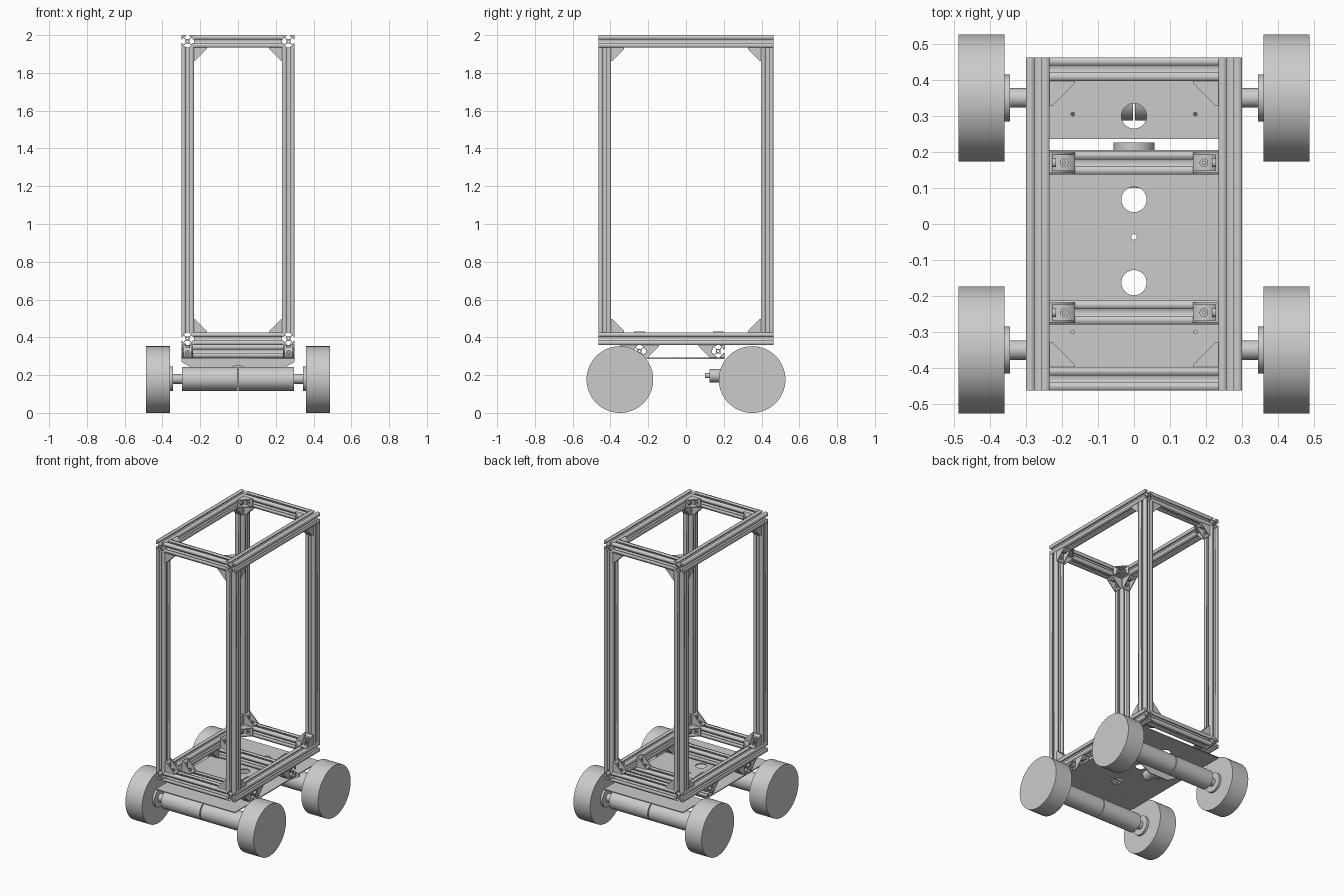
import bpy, math
from mathutils import Matrix, Vector

if "Cube" in bpy.data.objects:
    bpy.data.objects.remove(bpy.data.objects["Cube"])

X, Y, Z = Vector((1, 0, 0)), Vector((0, 1, 0)), Vector((0, 0, 1))
W, D = 0.3, 0.463            # half width and depth of the frame
S = 0.066                    # size of the slotted beams
Z0, Z1 = 0.36, 2.0           # bottom and top of the frame


def basis(u, v, pos):
    """Matrix with local x along u, local y along v, at pos."""
    m = Matrix((u, v, u.cross(v))).transposed().to_4x4()
    m.translation = pos
    return m


def prism_mesh(name, loops, depth):
    """Mesh from closed outlines (inner loops are holes), centred on local z."""
    c = bpy.data.curves.new(name, 'CURVE')
    c.dimensions = '2D'
    c.fill_mode = 'BOTH'
    c.extrude = depth / 2
    for pts in loops:
        s = c.splines.new('POLY')
        s.points.add(len(pts) - 1)
        for p, (x, y) in zip(s.points, pts):
            p.co = (x, y, 0, 1)
        s.use_cyclic_u = True
    ob = bpy.data.objects.new(name, c)
    bpy.context.collection.objects.link(ob)
    dg = bpy.context.evaluated_depsgraph_get()
    me = bpy.data.meshes.new_from_object(ob.evaluated_get(dg))
    bpy.data.objects.remove(ob)
    bpy.data.curves.remove(c)
    return me


def place(name, mesh, matrix):
    ob = bpy.data.objects.new(name, mesh)
    bpy.context.collection.objects.link(ob)
    ob.matrix_world = matrix
    return ob


def ring(r, n=32, cx=0, cy=0):
    return [(cx + r * math.cos(2 * math.pi * i / n), cy + r * math.sin(2 * math.pi * i / n))
            for i in range(n)]


def rect(x0, x1, y0, y1):
    return [(x0, y0), (x1, y0), (x1, y1), (x0, y1)]


def along(axis, pos):
    """Matrix whose local z runs along the axis."""
    return basis(*{'x': (Y, Z), 'y': (Z, X), 'z': (X, Y)}[axis], Vector(pos))


def cyl(name, axis, pos, r, length, n=48):
    return place(name, prism_mesh(name, [ring(r, n)], length), along(axis, pos))


# slotted beam cross-section: one side turned four times, plus a bore
h = S / 2
side = [(-h, h), (-.0095, h), (-.0095, h - .007), (-.018, h - .007), (-.018, .0205),
        (-.009, .0115), (.009, .0115), (.018, .0205), (.018, h - .007),
        (.0095, h - .007), (.0095, h)]
profile = []
for k in range(4):
    c, s = [(1, 0), (0, -1), (-1, 0), (0, 1)][k]
    profile += [(x * c - y * s, x * s + y * c) for x, y in side]


def beam(name, axis, pos, length):
    place(name, prism_mesh(name, [profile, ring(.006, 12)], length), along(axis, pos))


# tall frame
zb, zt = Z0 + h, Z1 - h
for sx in (-1, 1):
    for z in (zb, zt):
        beam('side_rail', 'y', (sx * (W - h), 0, z), 2 * D)
    for sy in (-1, 1):
        beam('post', 'z', (sx * (W - h), sy * (D - h), (Z0 + Z1) / 2), Z1 - Z0 - 2 * S)
for sy in (-1, 1):
    for z in (zb, zt):
        beam('cross_rail', 'x', (0, sy * (D - h), z), 2 * (W - S))

# lower cross beams carrying the plate
yf, yb, zl = -.246, .17, Z0 - h
for y in (yf, yb):
    beam('lower_cross_beam', 'x', (0, y, zl), 2 * W)

# corner bracket: two flanges, two triangular webs, two bolts
L, BW = .07, .056
flange = prism_mesh('bracket_flange', [rect(0, L, 0, .007)], BW)
web = prism_mesh('bracket_web', [[(0, 0), (L, 0), (L, .007), (.007, L), (0, L)]], .006)
bolt = prism_mesh('bracket_bolt', [ring(.012, 20), ring(.005, 6)], .01)


def bracket(pos, u, v):
    m = basis(u, v, Vector(pos))
    swap = basis(v, u, Vector(pos))
    place('bracket_flange', flange, m)
    place('bracket_flange', flange, swap)
    for s in (-1, 1):
        place('bracket_web', web, m @ Matrix.Translation((0, 0, s * (BW / 2 - .003))))
    for f in (m, swap):
        place('bracket_bolt', bolt, f @ along('y', (.04, .012, 0)))


cx, cy = W - S, D - S
for sx in (-1, 1):
    for sy in (-1, 1):
        for zc, zi, sz in ((zb, Z0 + S, 1), (zt, Z1 - S, -1)):
            bracket((sx * cx, sy * (D - h), zi), -sx * X, sz * Z)
            bracket((sx * (W - h), sy * cy, zi), -sy * Y, sz * Z)
            bracket((sx * cx, sy * cy, zc), -sx * X, -sy * Y)
    for y in (yf, yb):
        bracket((sx * cx, y, Z0), -sx * X, Z)
    bracket((sx * (W - h), yf + h, Z0), Y, -Z)
    bracket((sx * (W - h), yf - h, Z0), -Y, -Z)
    bracket((sx * (W - h), yb - h, Z0), -Y, -Z)

# base plates with holes
zp = Z0 - S - .004
main = [rect(-W, W, -D, .205), ring(.035, 40, 0, .068), ring(.035, 40, 0, -.163),
        ring(.008, 16, 0, -.036)] + [ring(.005, 12, s * .17, -.3) for s in (-1, 1)]
place('main_plate', prism_mesh('main_plate', main, .007), along('z', (0, 0, zp)))
rear = [rect(-W, W, .236, D), ring(.035, 40, 0, .3)] + [
    ring(.005, 12, s * .17, .305) for s in (-1, 1)]
place('rear_plate', prism_mesh('rear_plate', rear, .007), along('z', (0, 0, zp)))

# hanging pivot plate of the rear axle
hang = [(-W, zp), (-W, zp - .02), (-.07, .14), (.07, .14), (W, zp - .02), (W, zp)]
place('pivot_plate', prism_mesh('pivot_plate', [hang], .007), basis(X, Z, Vector((0, .2395, 0))))

# rocking pivot
zv = .197
cyl('pivot_flange', 'y', (0, .2155, zv), .057, .021)
cyl('pivot_hub', 'y', (0, .168, zv), .035, .085)
cyl('pivot_shaft', 'y', (0, .115, zv), .013, .03, 24)

# motors, axles and wheels
za = .18
for sy in (-1, 1):
    for sx in (-1, 1):
        y = sy * .35
        cyl('motor', 'x', (sx * .15, y, za), .063, .294, 64)
        cyl('axle', 'x', (sx * .322, y, za), .027, .052, 32)
        cyl('wheel_hub', 'x', (sx * .353, y, za), .065, .017)
        cyl('wheel', 'x', (sx * .4235, y, za), .1765, .127, 60).location.z = .1765
